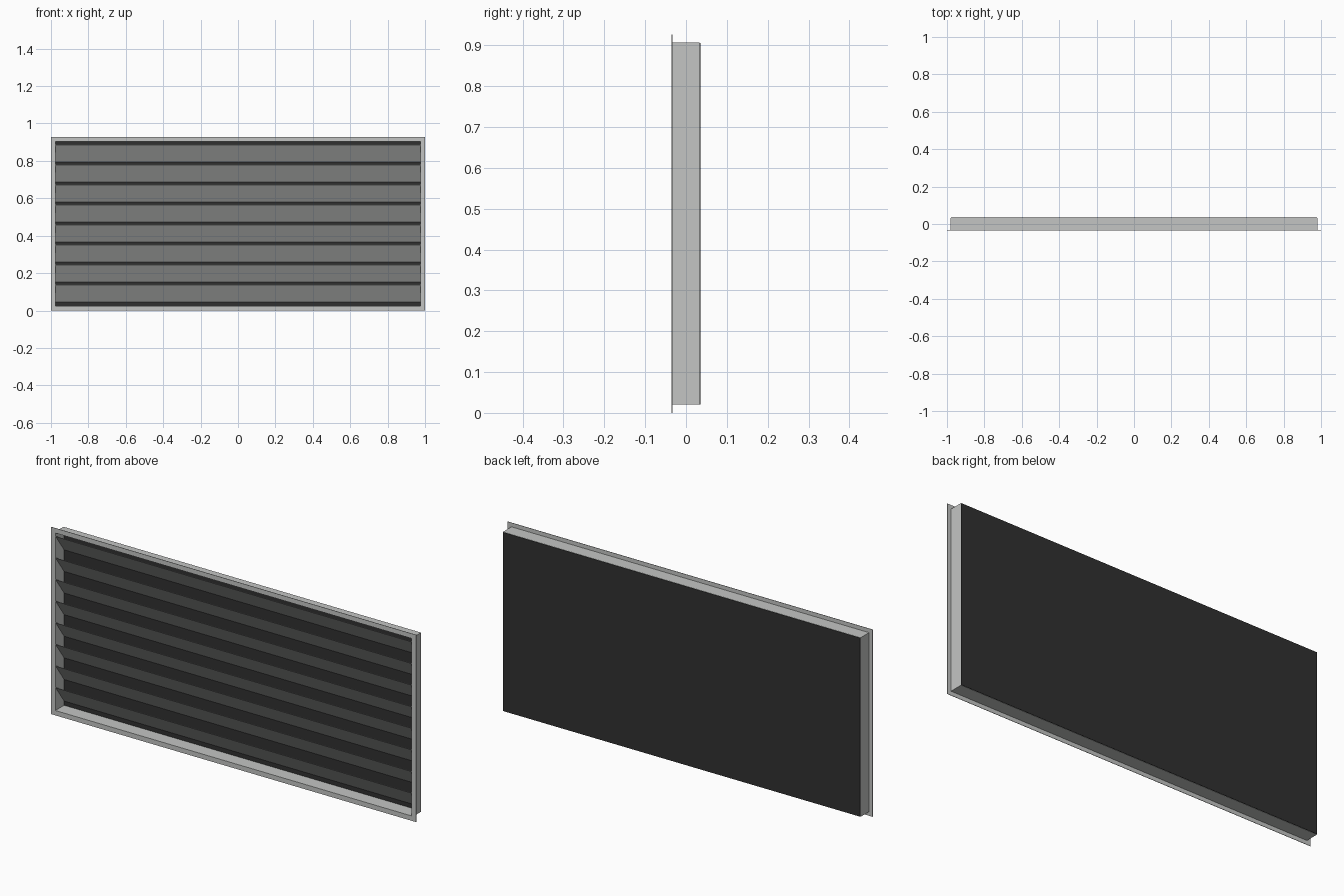
import bpy
import bmesh

cube = bpy.data.objects.get("Cube")
if cube:
    bpy.data.objects.remove(cube, do_unlink=True)

HALF_W, HEIGHT = 1.0, 0.927     # outer flange size
FRONT, BACK = -0.035, 0.035
LIP, WALL, SHEET = 0.02, 0.004, 0.002
SLATS, PITCH = 8, 0.107


def material(name, color):
    m = bpy.data.materials.new(name)
    m.use_nodes = True
    m.diffuse_color = color
    bsdf = next(n for n in m.node_tree.nodes if n.type == "BSDF_PRINCIPLED")
    bsdf.inputs["Base Color"].default_value = color
    bsdf.inputs["Roughness"].default_value = 0.6
    return m


def finish(bm, name, mat):
    bmesh.ops.recalc_face_normals(bm, faces=bm.faces)
    mesh = bpy.data.meshes.new(name)
    bm.to_mesh(mesh)
    bm.free()
    mesh.materials.append(mat)
    obj = bpy.data.objects.new(name, mesh)
    bpy.context.collection.objects.link(obj)
    return obj


def loft(rings, closed, name, mat):
    """Skin equal rings of points; join last to first if closed, else cap."""
    bm = bmesh.new()
    loops = [[bm.verts.new(p) for p in ring] for ring in rings]
    pairs = list(zip(loops, loops[1:]))
    if closed:
        pairs.append((loops[-1], loops[0]))
    else:
        bm.faces.new(loops[0])
        bm.faces.new(loops[-1])
    n = len(rings[0])
    for a, b in pairs:
        for i in range(n):
            j = (i + 1) % n
            bm.faces.new((a[i], a[j], b[j], b[i]))
    return finish(bm, name, mat)


def rectangle(inset, y):
    x, z0, z1 = HALF_W - inset, inset, HEIGHT - inset
    return [(-x, y, z0), (x, y, z0), (x, y, z1), (-x, y, z1)]


metal = material("light_grey_metal", (0.55, 0.56, 0.55, 1))
dark = material("dark_backing", (0.03, 0.03, 0.03, 1))

# Frame: L-shaped section (front lip and casing wall) around the rectangle
inner = LIP + WALL
section = [(0, FRONT), (0, FRONT + SHEET), (LIP, FRONT + SHEET),
           (LIP, BACK - SHEET), (inner, BACK - SHEET), (inner, FRONT)]
loft([rectangle(i, y) for i, y in section], True, "frame", metal)

# Backing panel closing the rear
loft([rectangle(LIP + 0.001, y) for y in (BACK - SHEET, BACK)], False,
     "back_panel", dark)

# Slats: thin sheets sloping down from the front edge to the backing
x = HALF_W - inner
for k in range(SLATS):
    low = 0.045 + PITCH * k
    high = low + 0.093
    y0, y1 = FRONT + SHEET, BACK - SHEET
    profile = [(y0, high - SHEET), (y0, high), (y1, low + SHEET), (y1, low)]
    loft([[(sx, y, z) for y, z in profile] for sx in (-x, x)], False,
         f"slat_{k + 1}", metal)
